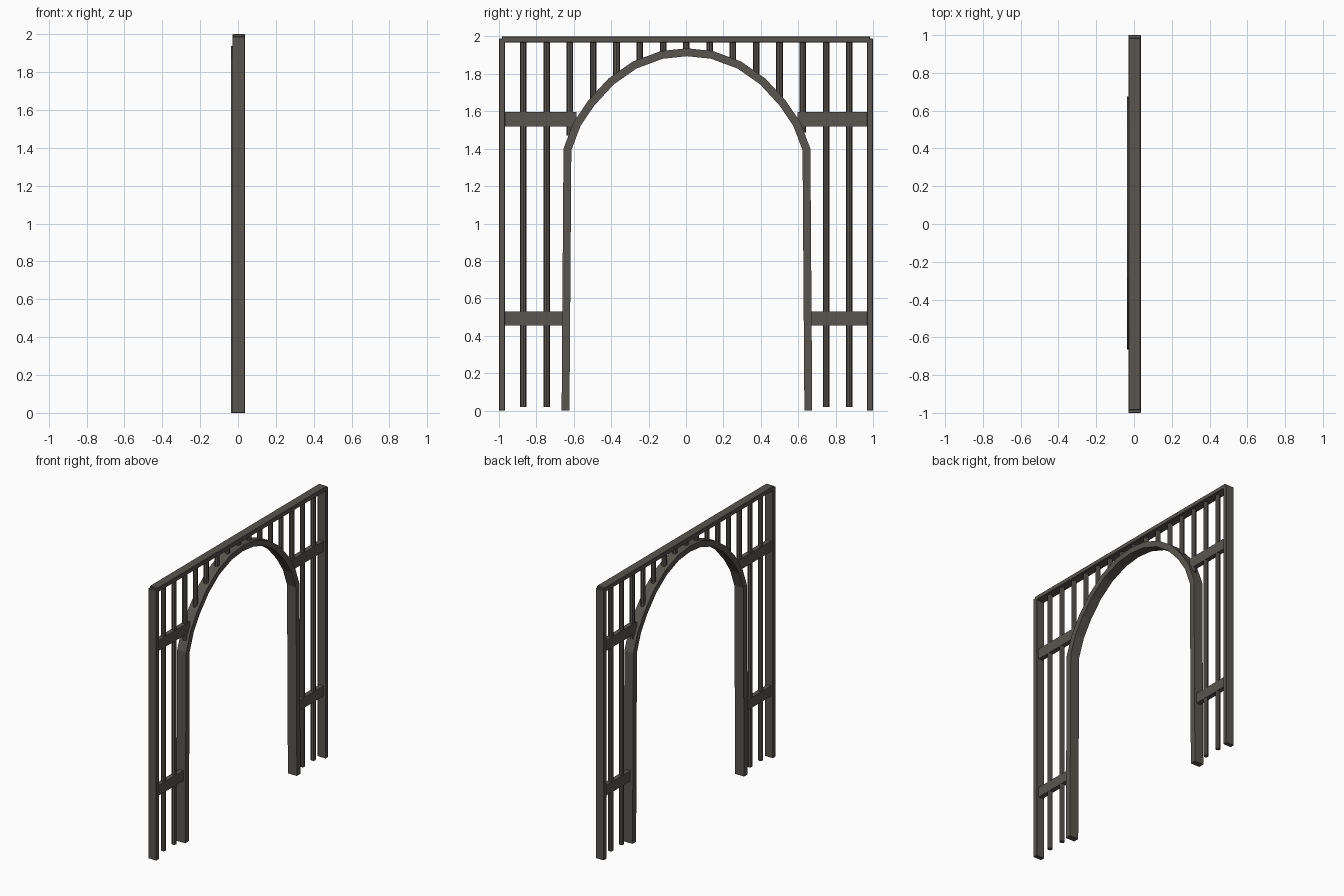
import bpy, bmesh, math
from mathutils import Vector

if "Cube" in bpy.data.objects:
    bpy.data.objects.remove(bpy.data.objects["Cube"])

wood = bpy.data.materials.new("dark weathered wood")
wood.diffuse_color = (0.10, 0.091, 0.078, 1)
wood.use_nodes = True
wood.node_tree.nodes["Principled BSDF"].inputs["Base Color"].default_value = wood.diffuse_color


def finish(name, bm):
    bmesh.ops.recalc_face_normals(bm, faces=bm.faces)
    me = bpy.data.meshes.new(name)
    bm.to_mesh(me)
    bm.free()
    me.materials.append(wood)
    ob = bpy.data.objects.new(name, me)
    bpy.context.collection.objects.link(ob)
    return ob


def box(name, lo, hi, bevel=0.0):
    bm = bmesh.new()
    bmesh.ops.create_cube(bm, size=1)
    for v in bm.verts:
        v.co = Vector([(a + b) / 2 + c * (b - a) for a, b, c in zip(lo, hi, v.co)])
    if bevel:
        bmesh.ops.bevel(bm, geom=bm.edges[:], offset=bevel, segments=1, affect='EDGES')
    return finish(name, bm)


# outer half profile of the arch, foot to crown
half = [(0.67, 0.0), (0.66, 1.40), (0.607, 1.54), (0.53, 1.655), (0.42, 1.775),
        (0.29, 1.866), (0.14, 1.922), (0.0, 1.937)]
CY, THICK = 0.005, 0.042


def arch_height(y):
    # outer arch height above a given y, None outside the opening
    y = abs(y - CY)
    for (y0, z0), (y1, z1) in zip(half[1:], half[2:]):
        if y1 <= y <= y0:
            return z0 + (z1 - z0) * (y0 - y) / (y0 - y1)
    return None


# arch band: outer profile offset inwards, swept across the depth
outer = [Vector((-y, z)) for y, z in half] + [Vector((y, z)) for y, z in half[-2::-1]]
bm = bmesh.new()
rings = []
for i, p in enumerate(outer):
    d0 = (p - outer[i - 1]).normalized() if i else None
    d1 = (outer[i + 1] - p).normalized() if i < len(outer) - 1 else None
    d0, d1 = d0 or d1, d1 or d0
    t = (d0 + d1).normalized()
    n = Vector((t.y, -t.x))
    q = p + n * THICK / max(0.5, t.dot(d0))
    if i in (0, len(outer) - 1):
        q.y = 0
    rings.append([bm.verts.new((x, s.x + CY, s.y)) for x, s in
                  ((-0.037, p), (0.036, p), (0.036, q), (-0.037, q))])
for a, b in zip(rings, rings[1:]):
    for k in range(4):
        bm.faces.new((a[k], a[(k + 1) % 4], b[(k + 1) % 4], b[k]))
bm.faces.new(rings[0])
bm.faces.new(rings[-1])
finish("arch", bm)

# outer posts and top beam
for s, side in ((-1, "left"), (1, "right")):
    ys = sorted((s * 0.968, s * 1.0))
    box(side + "_post", (-0.03, ys[0], 0), (0.036, ys[1], 1.988), 0.002)
    # rails between post and arch
    for z0, z1, inner, label in ((0.455, 0.53, 0.645, "lower"), (1.52, 1.597, 0.59, "upper")):
        ys = sorted((s * 0.975, s * inner + CY))
        box(f"{side}_{label}_rail", (-0.016, ys[0], z0), (0.018, ys[1], z1))
box("top_beam", (-0.03, -0.985, 1.968), (0.036, 0.985, 2.0), 0.003)

# balusters, cut off where they meet the arch
for i in range(-7, 8):
    y = i * 0.1245 + 0.002
    top = arch_height(y)
    z0 = 0.018 if top is None else top - 0.02
    z1 = 1.972
    bm = bmesh.new()
    bmesh.ops.create_cone(bm, cap_ends=True, segments=8, radius1=0.0175,
                          radius2=0.0175, depth=z1 - z0)
    bmesh.ops.translate(bm, verts=bm.verts, vec=(0.001, y, (z0 + z1) / 2))
    finish("baluster", bm)
